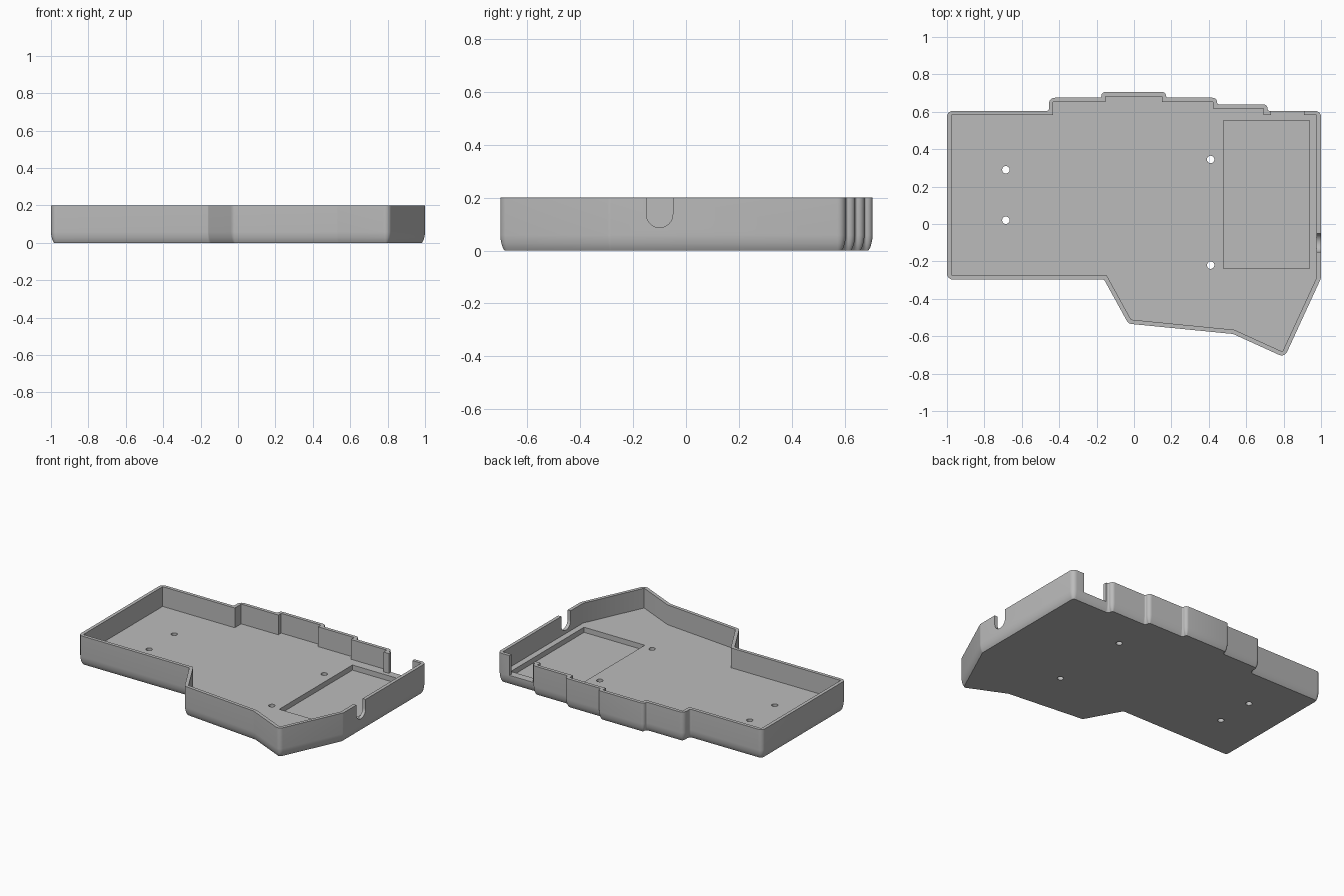
import bpy, bmesh, math
from mathutils import Vector

if "Cube" in bpy.data.objects:
    bpy.data.objects.remove(bpy.data.objects["Cube"], do_unlink=True)

HEIGHT, FLOOR, WALL = 0.2, 0.065, 0.023

grey = bpy.data.materials.new("plain grey")
grey.use_nodes = True
grey.diffuse_color = (0.5, 0.5, 0.5, 1)
grey.node_tree.nodes["Principled BSDF"].inputs["Base Color"].default_value = (0.5, 0.5, 0.5, 1)

# Tray outline, counter-clockwise from the front right-hand corner
outline = [Vector(p) for p in (
    (-1, -0.297), (-0.16, -0.297), (-0.03, -0.533), (0.53, -0.588), (0.805, -0.713),
    (1, -0.29), (1, 0.605), (0.715, 0.605), (0.715, 0.64), (0.445, 0.64), (0.445, 0.675),
    (0.172, 0.675), (0.172, 0.706), (-0.175, 0.706), (-0.175, 0.675), (-0.455, 0.675),
    (-0.455, 0.605), (-1, 0.605))]


def neighbours(pts):
    for i, p in enumerate(pts):
        yield pts[i - 1], p, pts[(i + 1) % len(pts)]


def offset(pts, d):
    """Move a closed outline inwards by d with mitred corners."""
    out = []
    for a, p, b in neighbours(pts):
        u, v = (p - a).normalized(), (b - p).normalized()
        n, m = Vector((-u.y, u.x)), Vector((-v.y, v.x))
        out.append(p + (n + m) * d / (1 + n.dot(m)))
    return out


def rounded(pts, convex=0.032, concave=0.012, steps=6):
    """Replace every corner with a short arc that fits its edges."""
    out = []
    for a, p, b in neighbours(pts):
        u, v = (p - a).normalized(), (b - p).normalized()
        turn = u.cross(v) if hasattr(u, "cross") else 0
        angle = u.angle(v)
        share, radius = (0.7, convex) if turn > 0 else (0.25, concave)
        reach = min(radius * math.tan(angle / 2), share * min((p - a).length, (b - p).length))
        r = reach / math.tan(angle / 2)
        side = 1 if turn > 0 else -1
        start = p - u * reach
        centre = start + Vector((-u.y, u.x)) * r * side
        base = math.atan2(start.y - centre.y, start.x - centre.x)
        for k in range(steps + 1):
            t = base + side * angle * k / steps
            out.append(centre + Vector((math.cos(t), math.sin(t))) * r)
    return out


def loft(name, rings):
    """Closed solid through a stack of outlines given as (points, z)."""
    bm = bmesh.new()
    loops = [[bm.verts.new((p.x, p.y, z)) for p in pts] for pts, z in rings]
    n = len(loops[0])
    for low, high in zip(loops, loops[1:]):
        for i in range(n):
            j = (i + 1) % n
            bm.faces.new((low[i], low[j], high[j], high[i]))
    bm.faces.new(loops[0][::-1])
    bm.faces.new(loops[-1])
    bmesh.ops.recalc_face_normals(bm, faces=bm.faces)
    mesh = bpy.data.meshes.new(name)
    bm.to_mesh(mesh)
    bm.free()
    mesh.materials.append(grey)
    ob = bpy.data.objects.new(name, mesh)
    bpy.context.collection.objects.link(ob)
    return ob


def box(name, x0, x1, y0, y1, z0, z1):
    corners = [Vector(p) for p in ((x0, y0), (x1, y0), (x1, y1), (x0, y1))]
    return loft(name, [(corners, z0), (corners, z1)])


def cylinder(name, x, y, r, z0, z1, sides=24):
    ring = [Vector((x + r * math.cos(2 * math.pi * k / sides),
                    y + r * math.sin(2 * math.pi * k / sides))) for k in range(sides)]
    return loft(name, [(ring, z0), (ring, z1)])


def cut(target, cutter):
    cutter.hide_render = True
    mod = target.modifiers.new("cut", "BOOLEAN")
    mod.operation, mod.solver, mod.object = "DIFFERENCE", "EXACT", cutter
    bpy.context.view_layer.objects.active = target
    bpy.ops.object.modifier_apply(modifier=mod.name)
    bpy.data.objects.remove(cutter, do_unlink=True)


# Solid body with a softened lower edge
skin = rounded(outline)
tray = loft("case_tray", [(offset(skin, d), z) for d, z in
                          ((0.016, 0), (0.009, 0.012), (0.004, 0.028), (0.001, 0.045), (0, 0.058))]
            + [(skin, HEIGHT)])

# Hollow interior
inner = offset(outline, WALL)
cut(tray, loft("cavity", [(inner, FLOOR), (inner, HEIGHT + 0.1)]))

# Battery pocket in the floor
cut(tray, box("pocket", 0.478, 0.937, -0.238, 0.553, 0.03, FLOOR + 0.05))

# Screw holes
for x, y in ((-0.685, 0.29), (-0.685, 0.02), (0.41, 0.345), (0.41, -0.22)):
    cut(tray, cylinder("screw_hole", x, y, 0.02, -0.1, 0.15))

# Connector notch in the back wall
cut(tray, box("back_notch", 0.733, 0.91, 0.56, 0.7, FLOOR, HEIGHT + 0.1))

# Round-bottomed cable slot in the left wall
arc = [Vector((0.05 * math.cos(t), 0.05 * math.sin(t)))
       for t in (math.pi + math.pi * k / 16 for k in range(17))]
profile = arc + [Vector((0.05, 0.15)), Vector((-0.05, 0.15))]
slot = loft("cable_slot", [(profile, -0.06), (profile, 0.06)])
slot.rotation_euler = (math.pi / 2, 0, math.pi / 2)
slot.location = (1, -0.1, 0.137)
bpy.context.view_layer.update()
cut(tray, slot)

# Smooth rounded corners, crisp edges elsewhere
bpy.ops.object.select_all(action="DESELECT")
tray.select_set(True)
bpy.context.view_layer.objects.active = tray
bpy.ops.object.shade_smooth_by_angle(angle=math.radians(30))
